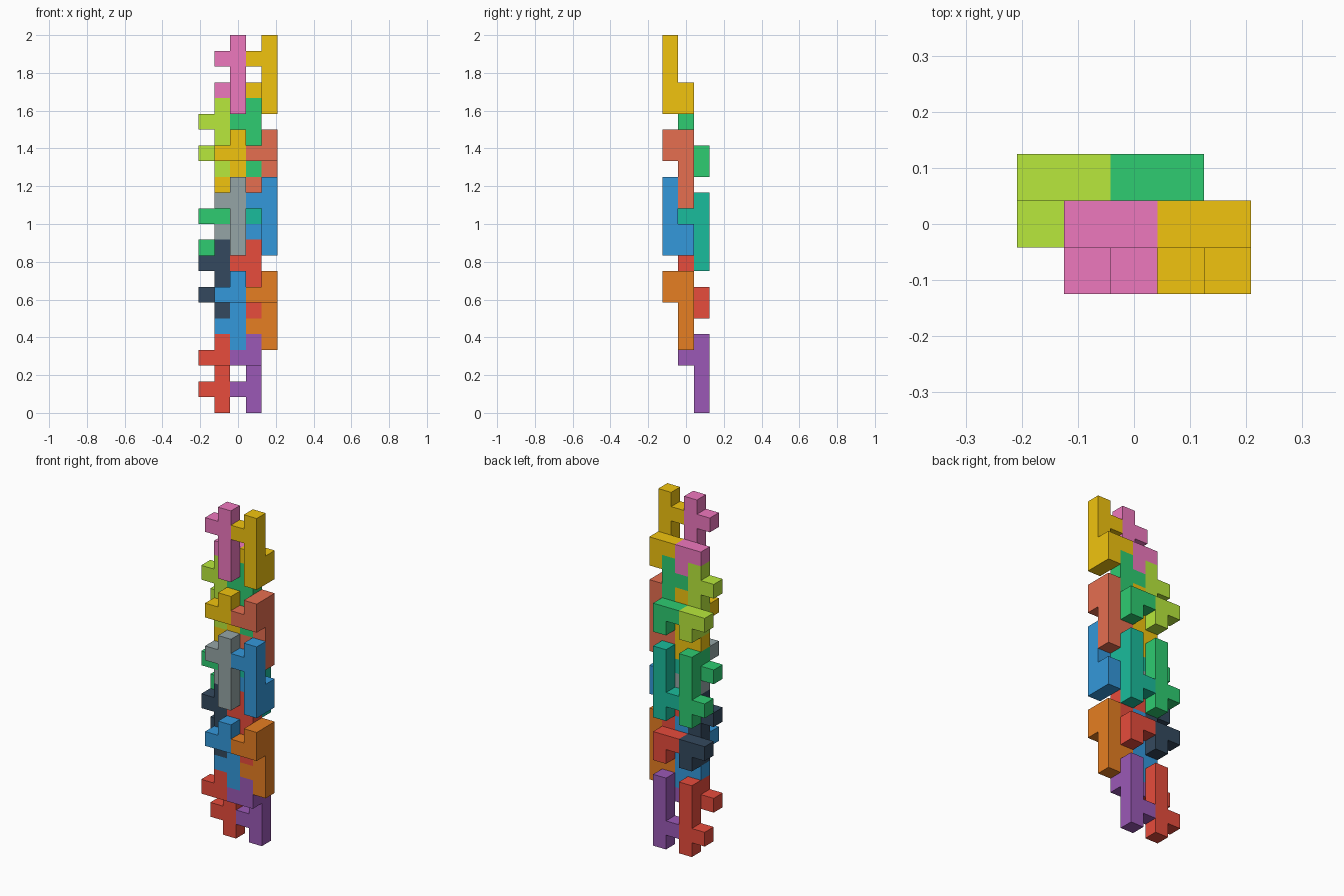
import bpy, bmesh
from mathutils import Vector

if "Cube" in bpy.data.objects:
    bpy.data.objects.remove(bpy.data.objects["Cube"])

U = 1 / 12                            # edge of one cube
ORIGIN = Vector((-2.5, -1.5, 0)) * U  # corner of the 5 x 3 x 24 cell grid
AXES = [Vector(a) for a in ((1, 0, 0), (0, 1, 0), (0, 0, 1))]


def piece_cells(x, y, z, kind):
    """Five-cube post with two side nubs and a two-cube step to front or back."""
    cells = {(x, y, z + i) for i in range(5)}
    if kind == "front":
        cells |= {(x - 1, y, z + 1), (x, y - 1, z + 3), (x, y - 1, z + 4), (x - 1, y - 1, z + 3)}
    else:
        cells |= {(x - 1, y, z + 3), (x, y + 1, z), (x, y + 1, z + 1), (x - 1, y + 1, z + 1)}
    return cells


def linear(code):
    out = []
    for i in (0, 2, 4):
        c = int(code[i:i + 2], 16) / 255
        out.append(c / 12.92 if c <= 0.04045 else ((c + 0.055) / 1.055) ** 2.4)
    return (*out, 1)


def make_piece(name, cells, code):
    # skin only the exposed cube faces, then merge the flat regions
    bm = bmesh.new()
    for c in sorted(cells):
        centre = Vector(c) + Vector((0.5, 0.5, 0.5))
        for k in range(3):
            for s in (-1, 1):
                n = AXES[k] * s
                if tuple(int(v) for v in Vector(c) + n) in cells:
                    continue
                a, b = AXES[(k + 1) % 3] / 2, AXES[(k + 2) % 3] / 2 * s
                mid = centre + n / 2
                bm.faces.new([bm.verts.new(ORIGIN + U * (mid + p))
                              for p in (-a - b, a - b, a + b, b - a)])
    bmesh.ops.remove_doubles(bm, verts=bm.verts, dist=U / 100)
    bmesh.ops.dissolve_limit(bm, angle_limit=0.02, verts=bm.verts, edges=bm.edges)
    mesh = bpy.data.meshes.new(name)
    bm.to_mesh(mesh)
    bm.free()
    mat = bpy.data.materials.new(name + "_colour")
    mat.diffuse_color = linear(code)
    mat.use_nodes = True
    mat.node_tree.nodes["Principled BSDF"].inputs["Base Color"].default_value = mat.diffuse_color
    mesh.materials.append(mat)
    bpy.context.collection.objects.link(bpy.data.objects.new(name, mesh))


# tiers of interlocking pairs: right post x, y, z, step side, left and right colours
TIERS = [
    (3, 2, 0, "front", "e74c3c", "9b59b6"),
    (4, 1, 4, "front", "3498db", "e67e22"),
    (3, 1, 6, "back", "34495e", "e74c3c"),
    (3, 2, 9, "front", "2ecc71", "1abc9c"),
    (4, 0, 10, "back", "95a5a6", "3498db"),
    (4, 1, 13, "front", "f1c40f", "e66e50"),
    (3, 1, 15, "back", "b8e83c", "2ecc71"),
    (4, 0, 19, "back", "ee78be", "f1c40f"),
]
for i, (x, y, z, kind, left, right) in enumerate(TIERS, 1):
    make_piece(f"left_block_{i}", piece_cells(x - 2, y, z, kind), left)
    make_piece(f"right_block_{i}", piece_cells(x, y, z, kind), right)
